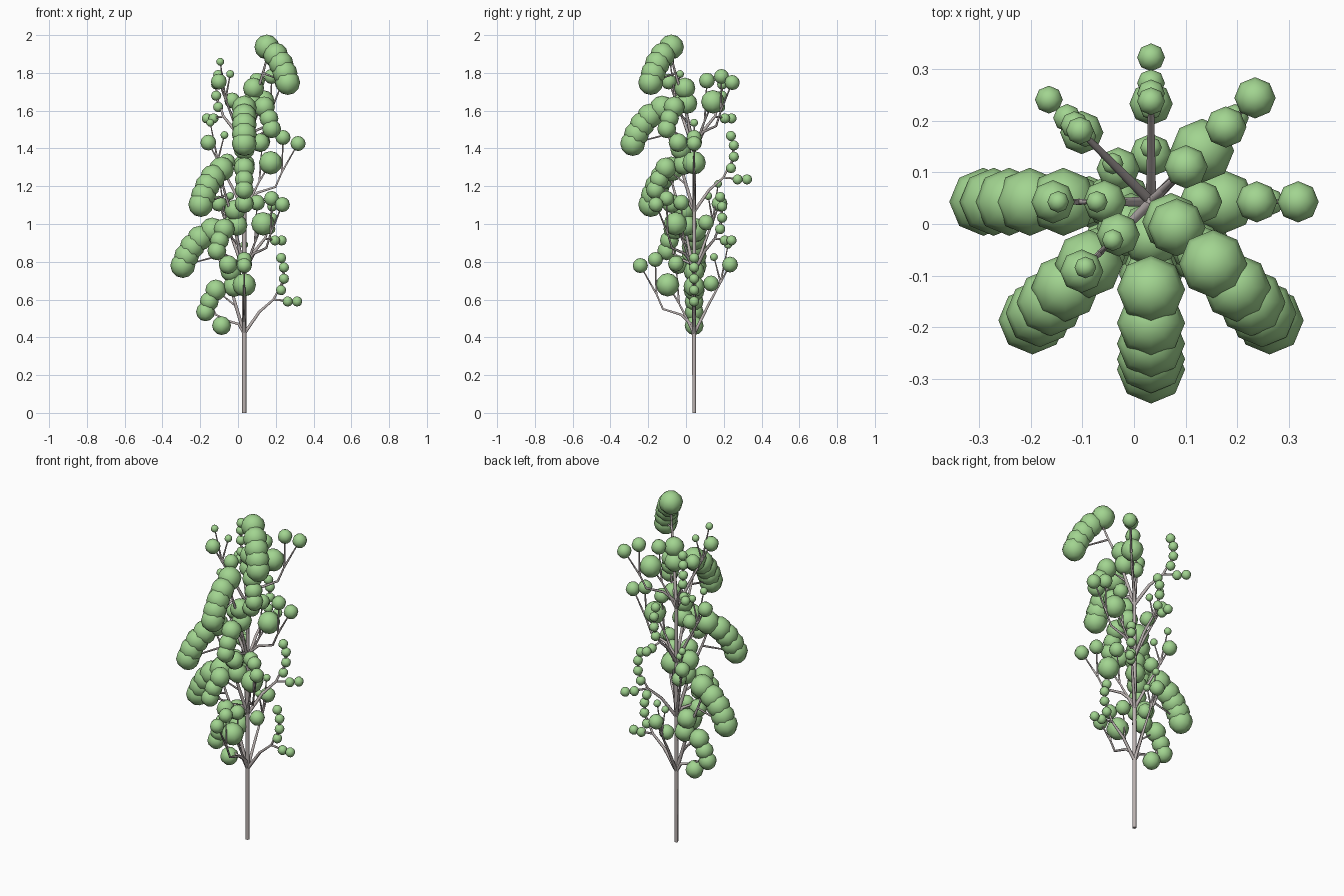
import bpy, bmesh, math
from mathutils import Matrix, Vector

if "Cube" in bpy.data.objects:
    bpy.data.objects.remove(bpy.data.objects["Cube"])

CX, CY = 0.033, 0.043           # trunk axis
BASE, STEP, TIERS = 0.45, 0.323, 4


def material(name, col):
    m = bpy.data.materials.new(name)
    m.diffuse_color = (*col, 1)
    m.use_nodes = True
    m.node_tree.nodes["Principled BSDF"].inputs["Base Color"].default_value = m.diffuse_color
    return m


bark = material("bark", (0.50, 0.45, 0.44))
leaf = material("leaf", (0.36, 0.66, 0.28))


def tube(name, paths):
    """Tapered round branches along paths of (point, radius), as one mesh."""
    cu = bpy.data.curves.new(name, 'CURVE')
    cu.dimensions = '3D'
    cu.bevel_depth = 1.0
    cu.bevel_resolution = 1
    cu.use_fill_caps = True
    for path in paths:
        s = cu.splines.new('POLY')
        s.points.add(len(path) - 1)
        for p, (co, r) in zip(s.points, path):
            p.co = (*co, 1)
            p.radius = r
        s.use_smooth = True
    cu.materials.append(bark)
    ob = bpy.data.objects.new(name, cu)
    bpy.context.collection.objects.link(ob)
    bpy.ops.object.select_all(action='DESELECT')
    ob.select_set(True)
    bpy.context.view_layer.objects.active = ob
    bpy.ops.object.convert(target='MESH')


def foliage(name, balls):
    """Eight-sided leaf balls, as one mesh."""
    bm = bmesh.new()
    for p, r in balls:
        bmesh.ops.create_uvsphere(bm, u_segments=8, v_segments=6, radius=r,
                                  matrix=Matrix.Translation(p))
    for f in bm.faces:
        f.smooth = True
    me = bpy.data.meshes.new(name)
    bm.to_mesh(me)
    bm.free()
    me.materials.append(leaf)
    bpy.context.collection.objects.link(bpy.data.objects.new(name, me))


def limb(name, angle, knees, big, balls, small=0.0, small_balls=()):
    """A limb in a vertical plane, repeated on every tier an eighth turn on.
    Points are (distance from trunk, height); each ball gets a twig from
    the nearest knee."""
    for t in range(TIERS):
        a = math.radians(angle + 45 * t)

        def at(p):
            return Vector((CX + p[0] * math.cos(a), CY + p[0] * math.sin(a),
                           BASE + t * STEP + p[1]))

        stem = [at(k) for k in [(0, -.03)] + knees]
        n = len(stem) - 1
        paths = [[(p, .010 - .005 * i / n) for i, p in enumerate(stem)]]
        tips = [(at(b), big) for b in balls] + [(at(b), small) for b in small_balls]
        for p, r in tips:
            root = min(stem[1:], key=lambda k: (k - p).length)
            paths.append([(root, .006), (p, .003)])
        tube(f"{name}_{t + 1}", paths)
        foliage(f"{name}_leaves_{t + 1}", tips)


# Trunk
tube("trunk", [[(Vector((CX, CY, 0)), .011), (Vector((CX, CY, BASE)), .012),
                (Vector((CX, CY, BASE + 3 * STEP)), .010)]])

# Slender limb with small leaves
limb("slender_limb", 0, [(.08, .085), (.155, .15), (.21, .26)], .027,
     [(.195, .2), (.21, .26), (.21, .32), (.195, .37), (.23, .14), (.28, .14)])

# Forked limb and the upright shoot beside it
limb("forked_limb", -90, [(.015, .02), (.07, .07), (.165, .1), (.2, .18)], .040,
     [(.285, .33), (.205, .362)])
limb("inner_shoot", -90, [(.08, .13)], .062, [(.14, .228)], .042, [(.096, .34)])

# Upright limb
limb("upright_limb", 90, [(.08, .13), (.14, .24)], .042, [(.19, .335), (.09, .235)],
     .021, [(.105, .375), (.18, .44)])

# Arching limb with the largest leaves
limb("arching_limb", 180, [(.08, .24), (.14, .38), (.17, .46)], .066,
     [(.17, .518), (.235, .475), (.275, .43), (.305, .38), (.325, .33)])

# Low limb and the shoot above it
limb("low_limb", 180, [(.03, .02), (.08, .035), (.15, .07)], .050,
     [(.12, .012), (.205, .085), (.185, .14)])
limb("low_shoot", 180, [(.05, .12)], .056, [(.15, .2), (.055, .22), (.07, .3)])
